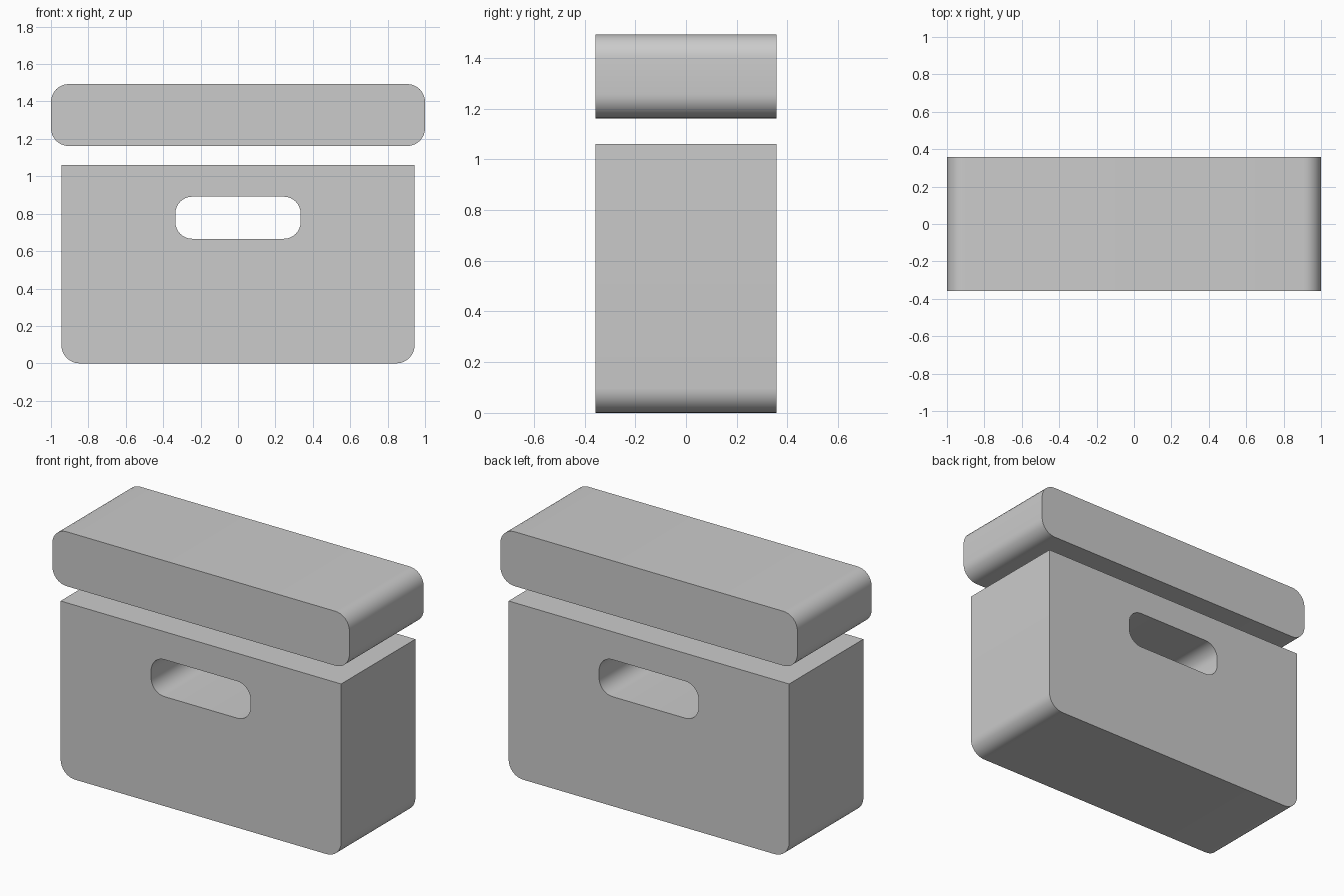
import bpy, bmesh
from math import sin, cos, pi
from mathutils import Matrix

if "Cube" in bpy.data.objects:
    bpy.data.objects.remove(bpy.data.objects["Cube"])

HALF_DEPTH = 0.357
STEPS = 8


def rounded_rect(x, z0, z1, r_bottom, r_top):
    """Counter-clockwise outline, symmetric about x = 0."""
    pts = []
    corners = [(-1, z0, r_bottom, 1, pi), (1, z0, r_bottom, 1, 1.5 * pi),
               (1, z1, r_top, -1, 0), (-1, z1, r_top, -1, 0.5 * pi)]
    for side, z, r, inward, start in corners:
        if r == 0:
            pts.append((side * x, z))
            continue
        for i in range(STEPS + 1):
            a = start + 0.5 * pi * i / STEPS
            pts.append((side * (x - r) + r * cos(a), z + inward * r + r * sin(a)))
    return pts


def extruded(name, outlines):
    """Fill the outlines (inner ones become holes) and extrude along y."""
    curve = bpy.data.curves.new(name + "_profile", 'CURVE')
    curve.dimensions = '2D'
    curve.fill_mode = 'BOTH'
    curve.extrude = HALF_DEPTH
    for pts in outlines:
        s = curve.splines.new('POLY')
        s.points.add(len(pts) - 1)
        for p, (x, z) in zip(s.points, pts):
            p.co = (x, z, 0, 1)
        s.use_cyclic_u = True
    tmp = bpy.data.objects.new(name + "_tmp", curve)
    bpy.context.collection.objects.link(tmp)
    dg = bpy.context.evaluated_depsgraph_get()
    mesh = bpy.data.meshes.new_from_object(tmp.evaluated_get(dg))
    bpy.data.objects.remove(tmp)
    bpy.data.curves.remove(curve)

    # Weld caps to walls and stand the profile upright
    bm = bmesh.new()
    bm.from_mesh(mesh)
    bmesh.ops.remove_doubles(bm, verts=bm.verts, dist=1e-5)
    bmesh.ops.transform(bm, matrix=Matrix.Rotation(pi / 2, 4, 'X'), verts=bm.verts)
    bmesh.ops.recalc_face_normals(bm, faces=bm.faces)
    bm.to_mesh(mesh)
    bm.free()

    mesh.name = name
    obj = bpy.data.objects.new(name, mesh)
    bpy.context.collection.objects.link(obj)
    bpy.ops.object.select_all(action='DESELECT')
    obj.select_set(True)
    bpy.context.view_layer.objects.active = obj
    bpy.ops.object.shade_smooth_by_angle()
    return obj


# Box body with a handle slot through it
extruded("box_body", [rounded_rect(0.944, 0, 1.061, 0.097, 0),
                      rounded_rect(0.335, 0.666, 0.891, 0.09, 0.09)])

# Floating lid
extruded("lid", [rounded_rect(1.0, 1.162, 1.493, 0.095, 0.095)])
